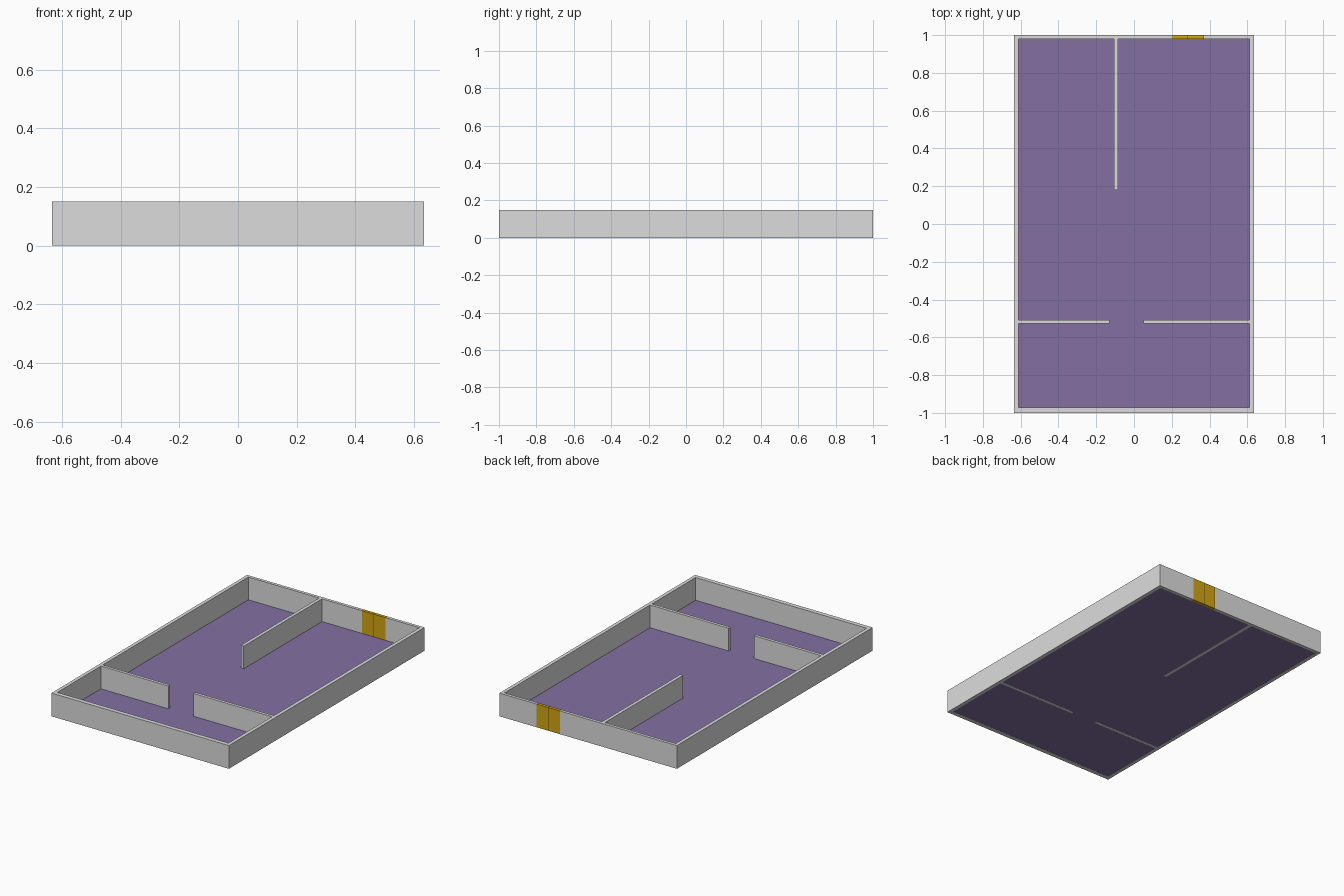
import bpy

cube = bpy.data.objects.get("Cube")
if cube:
    bpy.data.objects.remove(cube, do_unlink=True)


def make_material(name, rgb):
    mat = bpy.data.materials.new(name)
    mat.use_nodes = True
    colour = (*rgb, 1.0)
    mat.diffuse_color = colour
    bsdf = mat.node_tree.nodes["Principled BSDF"]
    bsdf.inputs["Base Color"].default_value = colour
    bsdf.inputs["Roughness"].default_value = 0.8
    return mat


wall_grey = make_material("wall_grey", (0.72, 0.72, 0.72))
floor_purple = make_material("floor_purple", (0.23, 0.16, 0.36))
door_gold = make_material("door_gold", (0.64, 0.38, 0.006))
seam_brown = make_material("seam_brown", (0.13, 0.075, 0.004))


def box(name, x, y, z, mat):
    """Box spanning the given (min, max) ranges."""
    spans = (x, y, z)
    bpy.ops.mesh.primitive_cube_add(size=1)
    obj = bpy.context.object
    obj.name = name
    for v in obj.data.vertices:
        v.co = [lo if c < 0 else hi for c, (lo, hi) in zip(v.co, spans)]
    obj.data.materials.append(mat)
    return obj


W, L, H = 0.635, 1.0, 0.15      # half width, half length, wall height
IN_X, FRONT, BACK = 0.612, -0.972, 0.98   # inner wall faces
DOOR = (0.2, 0.37)
FULL = (0, H)

# Floor plate between the outer walls
box("floor", (-IN_X, IN_X), (FRONT, BACK), (0.001, 0.003), floor_purple)

# Outer walls, the back one split around the doorway
box("left_wall", (IN_X, W), (-L, L), FULL, wall_grey)
box("right_wall", (-W, -IN_X), (-L, L), FULL, wall_grey)
box("front_wall", (-IN_X, IN_X), (-L, FRONT), FULL, wall_grey)
box("back_wall_right", (-IN_X, DOOR[0]), (BACK, L), FULL, wall_grey)
box("back_wall_left", (DOOR[1], IN_X), (BACK, L), FULL, wall_grey)

# Inner partitions
box("long_partition", (-0.106, -0.085), (0.18, BACK), FULL, wall_grey)
box("cross_partition_right", (-IN_X, -0.13), (-0.527, -0.507), FULL, wall_grey)
box("cross_partition_left", (0.05, IN_X), (-0.527, -0.507), FULL, wall_grey)

# Double door with thin seams at the middle and the jambs
middle = sum(DOOR) / 2
seam = 0.002
box("door_leaf_right", (DOOR[0] + seam, middle - seam), (BACK, L), FULL, door_gold)
box("door_leaf_left", (middle + seam, DOOR[1] - seam), (BACK, L), FULL, door_gold)
for name, x in (("right_jamb", DOOR[0] + seam / 2),
                ("middle_seam", middle),
                ("left_jamb", DOOR[1] - seam / 2)):
    half = seam if name == "middle_seam" else seam / 2
    box("door_" + name, (x - half, x + half), (BACK, L), FULL, seam_brown)
